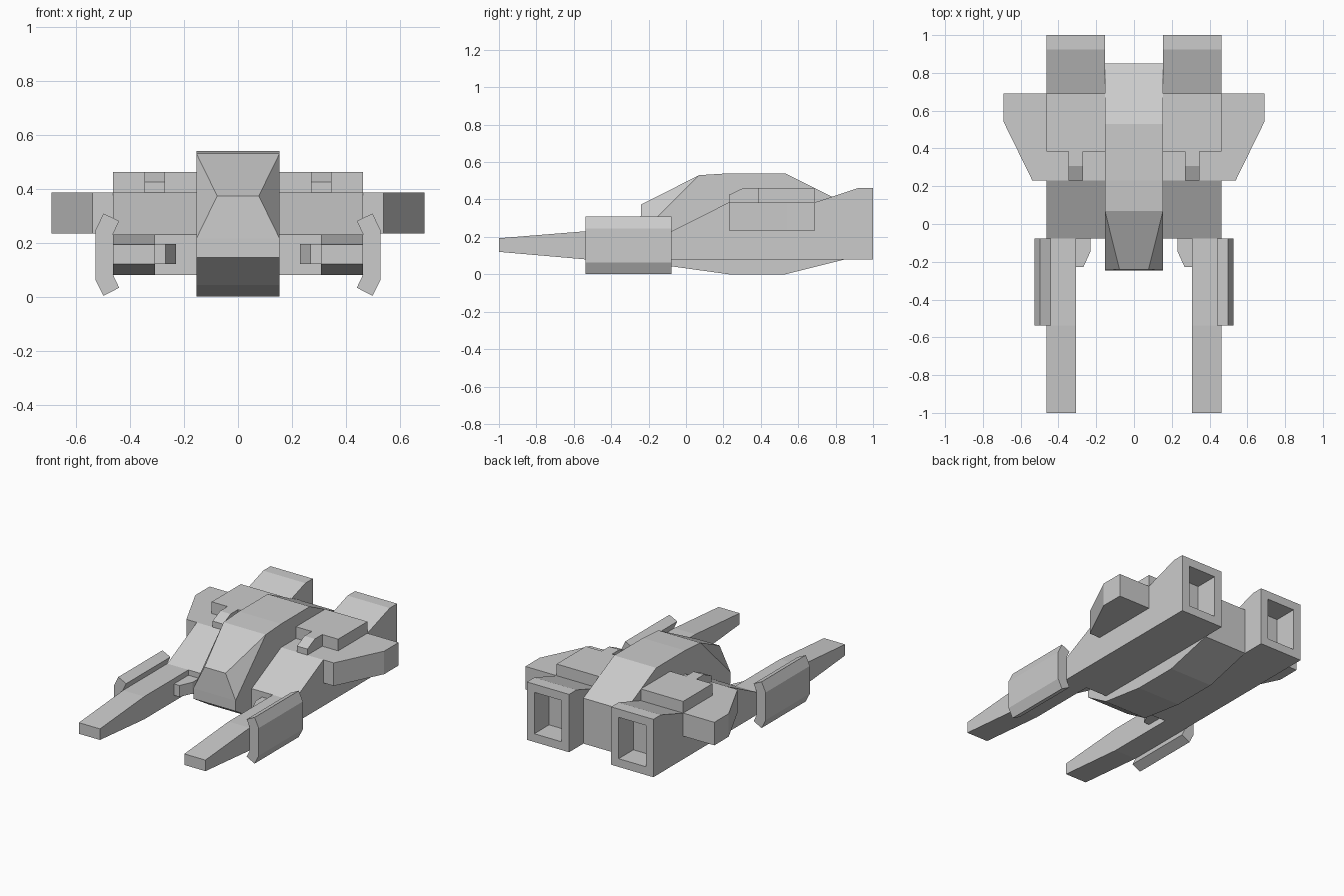
import bpy, bmesh
from mathutils import Vector

if "Cube" in bpy.data.objects:
    bpy.data.objects.remove(bpy.data.objects["Cube"])


def finish(name, bm, mirror=True):
    bmesh.ops.recalc_face_normals(bm, faces=bm.faces)
    me = bpy.data.meshes.new(name)
    bm.to_mesh(me)
    bm.free()
    ob = bpy.data.objects.new(name, me)
    bpy.context.collection.objects.link(ob)
    if mirror:
        ob.modifiers.new("Mirror", 'MIRROR').use_mirror_merge = False
    return ob


def prism(profile, axis, a, b):
    """Extrude a 2D profile along an axis from a to b; returns the bmesh."""
    bm = bmesh.new()

    def place(p, t):
        c = list(p)
        c.insert(axis, t)
        return bm.verts.new(c)
    lo = [place(p, a) for p in profile]
    hi = [place(p, b) for p in profile]
    bm.faces.new(lo)
    bm.faces.new(hi)
    n = len(profile)
    for i in range(n):
        j = (i + 1) % n
        bm.faces.new((lo[i], lo[j], hi[j], hi[i]))
    bmesh.ops.recalc_face_normals(bm, faces=bm.faces)
    return bm


# Central hull: side profile (y, z) at both sides plus the narrow canopy nose
W = 0.154
side = [(.23, 0), (.53, 0), (.85, .08), (.85, .38), (.53, .54), (.23, .54),
        (.07, .53), (-.245, .215), (-.245, .145), (-.08, .043)]
bm = bmesh.new()
for s in (-1, 1):
    for y, z in side:
        bm.verts.new((s * W, y, z))
    bm.verts.new((s * .077, -.24, .373))
bmesh.ops.convex_hull(bm, input=bm.verts)
bmesh.ops.dissolve_limit(bm, angle_limit=.01, verts=bm.verts, edges=bm.edges)
finish("fuselage", bm, mirror=False)

# Engine nacelles with a recessed rear exhaust
bm = prism([(-.077, .08), (1, .08), (1, .462), (.923, .462), (.69, .385),
            (.23, .385), (-.077, .23)], 0, W, .462)
rear = [f for f in bm.faces if f.normal.y > .99]
bmesh.ops.inset_region(bm, faces=rear, thickness=.077)
ext = bmesh.ops.extrude_face_region(bm, geom=rear)
bmesh.ops.delete(bm, geom=rear, context='FACES_ONLY')
bmesh.ops.translate(bm, vec=Vector((0, -.154, 0)),
                    verts=[v for v in ext["geom"] if isinstance(v, bmesh.types.BMVert)])
finish("engine_nacelle", bm)

# Raised deck blocks and their small chamfered front blocks
finish("deck_block", prism([(.385, .385), (.69, .385), (.69, .462), (.385, .462)], 0, W, .462))
finish("deck_sensor", prism([(.23, .385), (.385, .385), (.385, .462), (.308, .462),
                             (.23, .425)], 0, .27, .346))

# Stub wings (plan outline)
finish("stub_wing", prism([(.462, .69), (.69, .69), (.69, .54), (.538, .23),
                           (.462, .23)], 2, .233, .385))

# Long forward prongs, tapering at the tip
finish("front_prong", prism([(-1, .12), (-.538, .08), (-.077, .08), (-.077, .23),
                             (-.538, .23), (-1, .193)], 0, .308, .462))

# Small brackets on the inner side of the prongs
finish("prong_bracket", prism([(.308, -.077), (.23, -.077), (.23, -.145),
                               (.268, -.228), (.308, -.228)], 2, .12, .195))

# Bent armour plates on the outer side of the prongs (front profile)
finish("side_plate", prism([(.498, .308), (.528, .245), (.528, .062), (.498, .003),
                            (.44, .033), (.462, .08), (.462, .233), (.44, .28)],
                           1, -.538, -.077))
